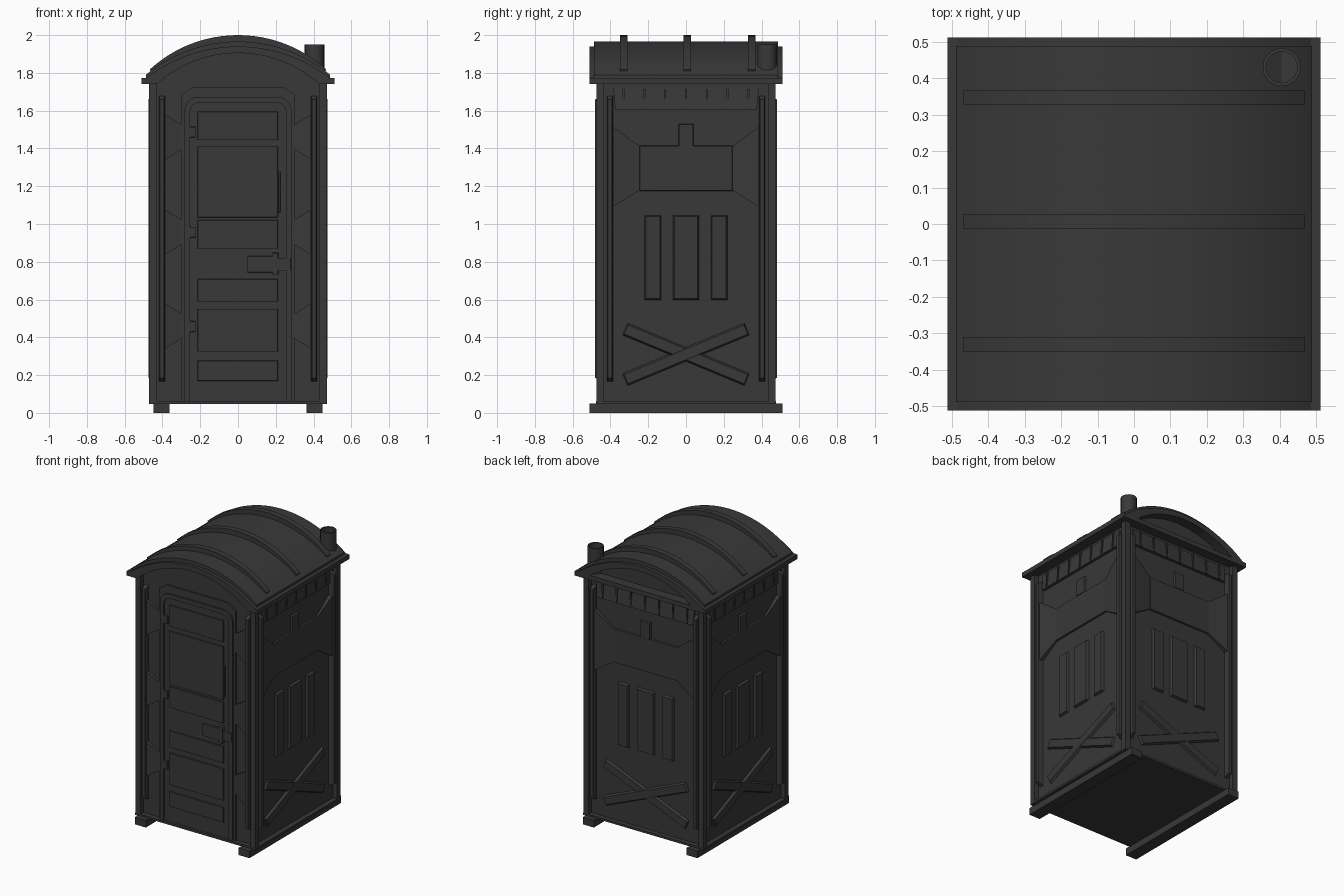
import bpy, bmesh
from math import pi, sin, cos, sqrt, asin
from mathutils import Matrix, Vector

if "Cube" in bpy.data.objects:
    bpy.data.objects.remove(bpy.data.objects["Cube"])

dark = bpy.data.materials.new("dark_plastic")
dark.diffuse_color = (0.04, 0.04, 0.04, 1)
dark.use_nodes = True
dark.node_tree.nodes["Principled BSDF"].inputs["Base Color"].default_value = dark.diffuse_color

TURN = {"front": 0, "right": pi / 2, "back": pi, "left": -pi / 2}
WALL = {"front": 0.443, "right": 0.437, "back": 0.443, "left": 0.437}


def finish(name, bm):
    bmesh.ops.recalc_face_normals(bm, faces=bm.faces)
    me = bpy.data.meshes.new(name)
    bm.to_mesh(me)
    bm.free()
    ob = bpy.data.objects.new(name, me)
    bpy.context.collection.objects.link(ob)
    me.materials.append(dark)
    return ob


def loft(name, a, b, face="front", off=None):
    """Solid between two loops of (u, z, depth), depth measured out of a wall."""
    w = WALL[face] if off is None else off
    rot = Matrix.Rotation(TURN[face], 3, "Z")
    bm = bmesh.new()
    va, vb = [[bm.verts.new(rot @ Vector((u, -(w + d), z))) for u, z, d in loop] for loop in (a, b)]
    bm.faces.new(va)
    bm.faces.new(vb)
    n = len(va)
    for i in range(n):
        j = (i + 1) % n
        bm.faces.new((va[i], va[j], vb[j], vb[i]))
    return finish(name, bm)


def prism(name, pts, d0, d1, face="front", off=None):
    return loft(name, [(u, z, d0) for u, z in pts], [(u, z, d1) for u, z in pts], face, off)


def panel(name, u0, u1, z0, z1, h, face="front", c=0.008):
    """Raised panel with chamfered rim."""
    r = lambda k, d: [(u0 + k, z0 + k, d), (u1 - k, z0 + k, d), (u1 - k, z1 - k, d), (u0 + k, z1 - k, d)]
    return loft(name, r(0, -0.003), r(c, h), face)


def wedge(name, uo, ui, zo, zi, ho, hi, face):
    """Tapering gusset, height ho at its outer edge and hi at its inner edge."""
    q = [(uo, zo[0], ho), (ui, zi[0], hi), (ui, zi[1], hi), (uo, zo[1], ho)]
    return loft(name, [(u, z, -0.01) for u, z, d in q], q, face)


def arc(w, z0, z1, n=24):
    h = z1 - z0
    r = (w * w + h * h) / (2 * h)
    t = asin(w / r)
    return [(r * sin(-t + 2 * t * i / n), z1 - r + r * cos(-t + 2 * t * i / n)) for i in range(n + 1)]


def door_path(w, z0, z1, r, n=5):
    left = [(-w + r - r * cos(pi / 2 * i / n), z1 - r + r * sin(pi / 2 * i / n)) for i in range(n + 1)]
    left = [(-w, z0)] + left
    return left + [(-u, z) for u, z in reversed(left)]


def box(name, x, y, z):
    return prism(name, [(x[0], z[0]), (x[1], z[0]), (x[1], z[1]), (x[0], z[1])], -y[0], -y[1], "front", 0)


# Cabin body with arched top
body = prism("cabin_body", [(-0.437, 0.05)] + arc(0.437, 1.76, 1.915) + [(0.437, 0.05)], -0.443, 0.443, off=0)

# Base rim, slim corner posts and skids
box("base_rim", (-0.471, 0.471), (-0.476, 0.476), (0.047, 0.062))
for s in (-1, 1):
    box("skid", (s * 0.405 - 0.043, s * 0.405 + 0.043), (-0.512, 0.512), (0, 0.05))
    for t in (-1, 1):
        box("corner_post", sorted((s * 0.43, s * 0.47)), sorted((t * 0.436, t * 0.475)), (0.055, 1.77))

# Corner bars on every face, with tapered ends
for f in TURN:
    for s in (-1, 1):
        u = s * 0.403
        ring = lambda w, k, d: [(u - w, 0.165 + k, d), (u + w, 0.165 + k, d), (u + w, 1.68 - k, d), (u - w, 1.68 - k, d)]
        loft("corner_bar", ring(0.016, 0, -0.003), ring(0.011, 0.02, 0.038), f)

# Moulded relief on the side and back walls
for f in ("right", "back", "left"):
    low = [(-0.375, 1.605, 0), (0.375, 1.605, 0), (0.385, 1.72, 0), (-0.385, 1.72, 0)]
    loft("vent_panel", [(u, z, -0.01) for u, z, d in low],
         [(u, z, 0.02 if z < 1.65 else 0.008) for u, z, d in low], f)
    for i in range(7):
        u = -0.33 + i * 0.11
        ends = lambda d0, d1: [(u - 0.005, 1.61, d0), (u + 0.005, 1.61, d0), (u + 0.005, 1.715, d1), (u - 0.005, 1.715, d1)]
        loft("vent_divider", ends(0, 0), ends(0.024, 0.02), f)
    panel("wall_panel", -0.247, 0.247, 1.175, 1.415, 0.012, f, 0.003)
    for s in (-1, 1):
        wedge("wall_wedge", s * 0.387, s * 0.245, (1.09, 1.515), (1.178, 1.412), 0.03, 0.011, f)
    panel("wall_tab", -0.04, 0.04, 1.41, 1.53, 0.014, f, 0.004)
    for u0, u1 in ((-0.22, -0.13), (-0.07, 0.07), (0.13, 0.22)):
        panel("wall_slat", u0, u1, 0.597, 1.047, 0.016, f)
    for s in (-1, 1):
        a = s * 0.393
        ring = lambda l, w, d: [(p * cos(a) - q * sin(a), 0.31 + p * sin(a) + q * cos(a), d)
                                for p, q in ((-l, -w), (l, -w), (l, w), (-l, w))]
        loft("cross_brace", ring(0.35, 0.036, -0.003), ring(0.343, 0.026, 0.016 + s * 0.001), f)

# Door surround, frame and leaf
sur = [(-0.3, 0.055), (-0.3, 1.685), (-0.24, 1.725), (0.24, 1.725), (0.3, 1.685), (0.3, 0.055)]
prism("door_surround", sur, -0.005, 0.012)
prism("door_frame", door_path(0.283, 0.055, 1.672, 0.07) + door_path(0.254, 0.055, 1.642, 0.05)[::-1], 0, 0.024)
prism("door_leaf", door_path(0.25, 0.062, 1.638, 0.046), 0, 0.015)
for z0, z1 in ((1.44, 1.6), (1.03, 1.415), (0.865, 1.025), (0.585, 0.712), (0.32, 0.555), (0.165, 0.282)):
    panel("door_panel", -0.218, 0.215, z0, z1, 0.023, c=0.006)
for z in (1.487, 0.957, 0.457):
    panel("hinge", -0.258, -0.222, z - 0.03, z + 0.03, 0.028, c=0.003)
panel("door_pull", 0.212, 0.226, 1.06, 1.28, 0.026, c=0.003)
panel("latch_plate", 0.048, 0.19, 0.742, 0.832, 0.028, c=0.003)
panel("latch_block", 0.18, 0.215, 0.73, 0.85, 0.034, c=0.003)
panel("latch_bolt", 0.21, 0.282, 0.752, 0.822, 0.03, c=0.003)

# Gussets between the front bars and the door surround
for s in (-1, 1):
    for z in (1.46, 0.957, 0.46):
        wedge("front_wedge", s * 0.386, s * 0.298, (z - 0.12, z + 0.12), (z - 0.065, z + 0.065), 0.028, 0.013, "front")

# Roof lip, shell, ribs and back eave
inner = arc(0.43, 1.74, 1.905)[::-1]
lip = [(-0.512, 1.74), (-0.512, 1.772)] + arc(0.485, 1.774, 1.94) + [(0.512, 1.772), (0.512, 1.74)]
prism("roof_lip", lip + inner, -0.511, 0.511, off=0)
shell = [(-0.488, 1.76)] + arc(0.488, 1.79, 1.966) + [(0.488, 1.76)]
prism("roof_shell", shell + inner, -0.488, 0.488, off=0)
rib_in = arc(0.45, 1.775, 1.95)[::-1]
for y in (-0.33, 0.006, 0.347):
    prism("roof_rib", arc(0.467, 1.818, 2.0) + rib_in, -y - 0.02, -y + 0.02, off=0)
box("back_eave", (-0.511, 0.511), (0.435, 0.511), (1.74, 1.772))

# Hollow vent pipe
bm = bmesh.new()
bmesh.ops.create_cone(bm, cap_ends=True, segments=20, radius1=0.052, radius2=0.052, depth=0.19,
                      matrix=Matrix.Translation((0.405, 0.43, 1.855)))
cap = max(bm.faces, key=lambda f: f.calc_center_median().z)
bmesh.ops.inset_region(bm, faces=[cap], thickness=0.009)
bmesh.ops.translate(bm, verts=bmesh.ops.extrude_discrete_faces(bm, faces=[cap])["faces"][0].verts, vec=(0, 0, -0.1))
finish("vent_pipe", bm)

# Smooth the curved parts only
bpy.ops.object.select_all(action="DESELECT")
for ob in bpy.data.objects:
    ob.select_set(True)
bpy.context.view_layer.objects.active = body
bpy.ops.object.shade_smooth_by_angle(angle=0.5)
